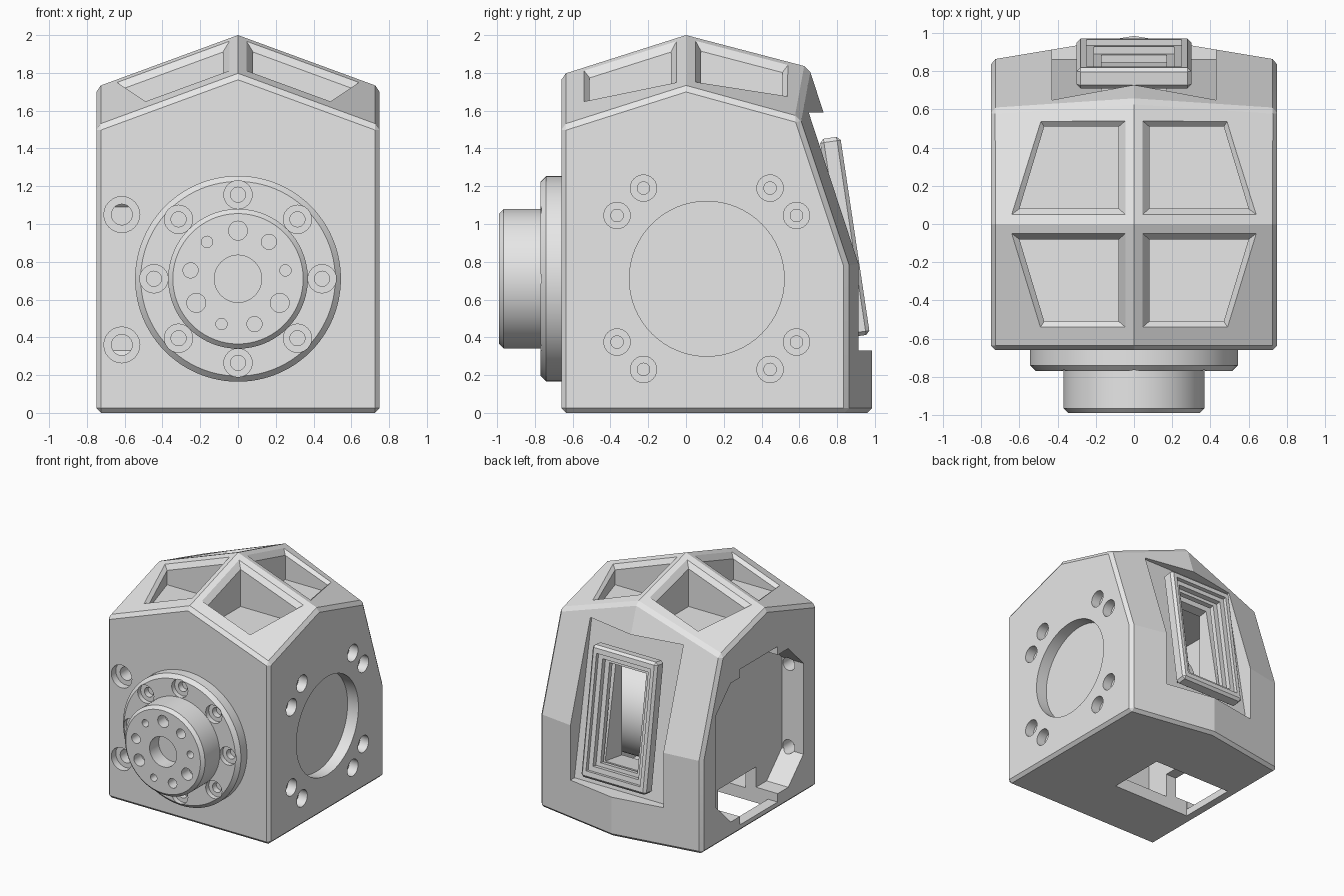
import bpy, bmesh
from math import pi, sin, cos, radians, atan
from mathutils import Vector, Matrix

if "Cube" in bpy.data.objects:
    bpy.data.objects.remove(bpy.data.objects["Cube"])

GREY = (0.8, 0.8, 0.8, 1)
grey = bpy.data.materials.new("light_grey")
grey.use_nodes = True
grey.diffuse_color = GREY
grey.node_tree.nodes["Principled BSDF"].inputs["Base Color"].default_value = GREY


def loft(name, rings):
    """Closed solid through a list of equal-length point rings."""
    bm = bmesh.new()
    loops = [[bm.verts.new(p) for p in ring] for ring in rings]
    n = len(loops[0])
    for a, b in zip(loops, loops[1:]):
        for i in range(n):
            j = (i + 1) % n
            bm.faces.new((a[i], a[j], b[j], b[i]))
    bm.faces.new(loops[0])
    bm.faces.new(loops[-1])
    bmesh.ops.recalc_face_normals(bm, faces=bm.faces)
    mesh = bpy.data.meshes.new(name)
    bm.to_mesh(mesh)
    bm.free()
    mesh.materials.append(grey)
    obj = bpy.data.objects.new(name, mesh)
    bpy.context.collection.objects.link(obj)
    return obj


def box(name, lo, hi, matrix=Matrix()):
    (x0, y0, z0), (x1, y1, z1) = lo, hi
    return loft(name, [[matrix @ Vector((x, y, z)) for x, y in
                        ((x0, y0), (x1, y0), (x1, y1), (x0, y1))] for z in (z0, z1)])


def turned(name, profile, origin, axis, sides=64):
    """Solid of revolution; the profile lists (radius, distance along axis)."""
    rot = Vector(axis).to_track_quat('Z', 'Y')
    return loft(name, [[Vector(origin) + rot @ Vector(
        (r * cos(2 * pi * i / sides), r * sin(2 * pi * i / sides), h))
        for i in range(sides)] for r, h in profile])


def apply(obj, kind, **settings):
    mod = obj.modifiers.new(kind.title(), kind)
    for key, value in settings.items():
        setattr(mod, key, value)
    bpy.context.view_layer.objects.active = obj
    bpy.ops.object.modifier_apply(modifier=mod.name)


def cut(target, cutter):
    apply(target, 'BOOLEAN', operation='DIFFERENCE', solver='EXACT', object=cutter)
    bpy.data.objects.remove(cutter)


def bore(target, origin, axis, radius, depth, sides=24):
    cut(target, turned("cutter", [(radius, -0.02), (radius, depth)], origin, axis, sides))


def screw_hole(target, origin, axis, wide, narrow, step, depth):
    bore(target, origin, axis, wide, step)
    bore(target, origin, axis, narrow, depth)


# Housing: a middle and two side profiles joined across x
middle = [(-.66, 0), (-.66, 1.79), (0, 2), (.65, 1.83), (.985, .8), (.985, 0)]
side = [(-.66, 0), (-.66, 1.515), (0, 1.725), (.6, 1.56), (.86, .78), (.86, 0)]
housing = loft("housing", [[(x, y, z) for y, z in prof] for x, prof in
                           ((-.75, side), (0, middle), (.75, side))])
apply(housing, 'BEVEL', width=0.025, segments=1, limit_method='ANGLE',
      angle_limit=radians(45))

# Four roof pockets with chamfered rims
rim = [(.045, .05), (.64, .05), (.49, .54), (.045, .54)]
floor = [(.08, .08), (.6, .08), (.47, .51), (.08, .51)]
for sx in (-1, 1):
    for sy, slope in ((-1, .318), (1, .262)):
        def ring(points, lift):
            return [(sx * x, sy * y, 2 - .367 * x - slope * y + lift) for x, y in points]
        flare = [(2 * a - c, 2 * b - d) for (a, b), (c, d) in zip(rim, floor)]
        cut(housing, loft("cutter", [[(sx * x, sy * y, 1.6) for x, y in floor],
                                     ring(floor, -.035), ring(flare, .035)]))

# Back recess following the sloped wall
cut(housing, loft("cutter", [[(x, y, z) for y, z in
                              ((.63, 1.59), (.86, .33), (1.2, .33), (1.2, 1.59))]
                             for x in (-.43, .43)]))

# Inner cavity, window opening and floor opening
tilt = Matrix.Translation((0, .895, .94)) @ Matrix.Rotation(atan(.15), 4, 'X')
cut(housing, box("cutter", (-.45, -.35, .1), (.55, .6, 1.35)))
cut(housing, box("cutter", (-.17, -.5, -.4), (.17, .1, .4), tilt))

# Right-hand access pocket: chamfered square with a notch above and below
cy, cz, h, c = .1, .71, .58, .2
octagon = [(-h, -h + c), (-h + c, -h), (h - c, -h), (h, -h + c),
           (h, h - c), (h - c, h), (-h + c, h), (-h, h - c)]
cut(housing, loft("cutter", [[(x, cy + a, cz + b) for a, b in octagon]
                             for x in (-.9, -.55)]))
cut(housing, box("cutter", (-.9, -.14, .06), (-.551, .36, 1.36)))
cut(housing, box("cutter", (-.66, -.141, -.1), (.07, .361, .3)))

# Left-hand round recess and its ring of screw holes
bore(housing, (.75, .11, .71), (-1, 0, 0), .41, .1, 64)
for dy, dz in ((.335, .48), (.475, .335)):
    for sy in (-1, 1):
        for sz in (-1, 1):
            screw_hole(housing, (.75, .11 + sy * dy, .71 + sz * dz), (-1, 0, 0),
                       .07, .033, .08, .14)

# Two front screw holes reaching the access pocket
for z in (.36, 1.05):
    screw_hole(housing, (-.615, -.66, z), (0, 1, 0), .095, .055, .06, .3)

# Drum lying inside the cavity
drum = turned("inner_drum", [(.41, 0), (.41, .8)], (-.2, .11, .71), (1, 0, 0))

# Front flange with eight screw holes
flange = turned("front_flange", [(.545, 0), (.545, .085), (.515, .115)],
                (0, -.655, .71), (0, -1, 0), 96)
for i in range(8):
    a = i * pi / 4
    screw_hole(flange, (.445 * cos(a), -.77, .71 + .445 * sin(a)), (0, 1, 0),
               .075, .04, .04, .09)

# Output hub with a centre bore and three repeating hole sizes
hub = turned("output_hub", [(.37, 0), (.37, .21), (.345, .235)],
             (0, -.755, .71), (0, -1, 0), 96)
bore(hub, (0, -.99, .71), (0, 1, 0), .125, .12, 48)
for i in range(9):
    a = radians(90 - 40 * i)
    bore(hub, (.255 * cos(a), -.99, .71 + .255 * sin(a)), (0, 1, 0),
         (.05, .04, .03)[i % 3], .1)

# Tilted window frame with stepped borders
frame = box("window_frame", (-.3, -.11, -.53), (.3, 0, .53), tilt)
apply(frame, 'BEVEL', width=.02, segments=1, limit_method='ANGLE')
for w, d, t in ((.25, .03, .47), (.21, .07, .43), (.17, .3, .4)):
    cut(frame, box("cutter", (-w, -d, -t), (w, .1, t), tilt))

# Smooth round walls, crisp edges
for obj in (housing, drum, flange, hub, frame):
    bpy.ops.object.select_all(action='DESELECT')
    obj.select_set(True)
    bpy.context.view_layer.objects.active = obj
    bpy.ops.object.shade_smooth_by_angle(angle=radians(16))
